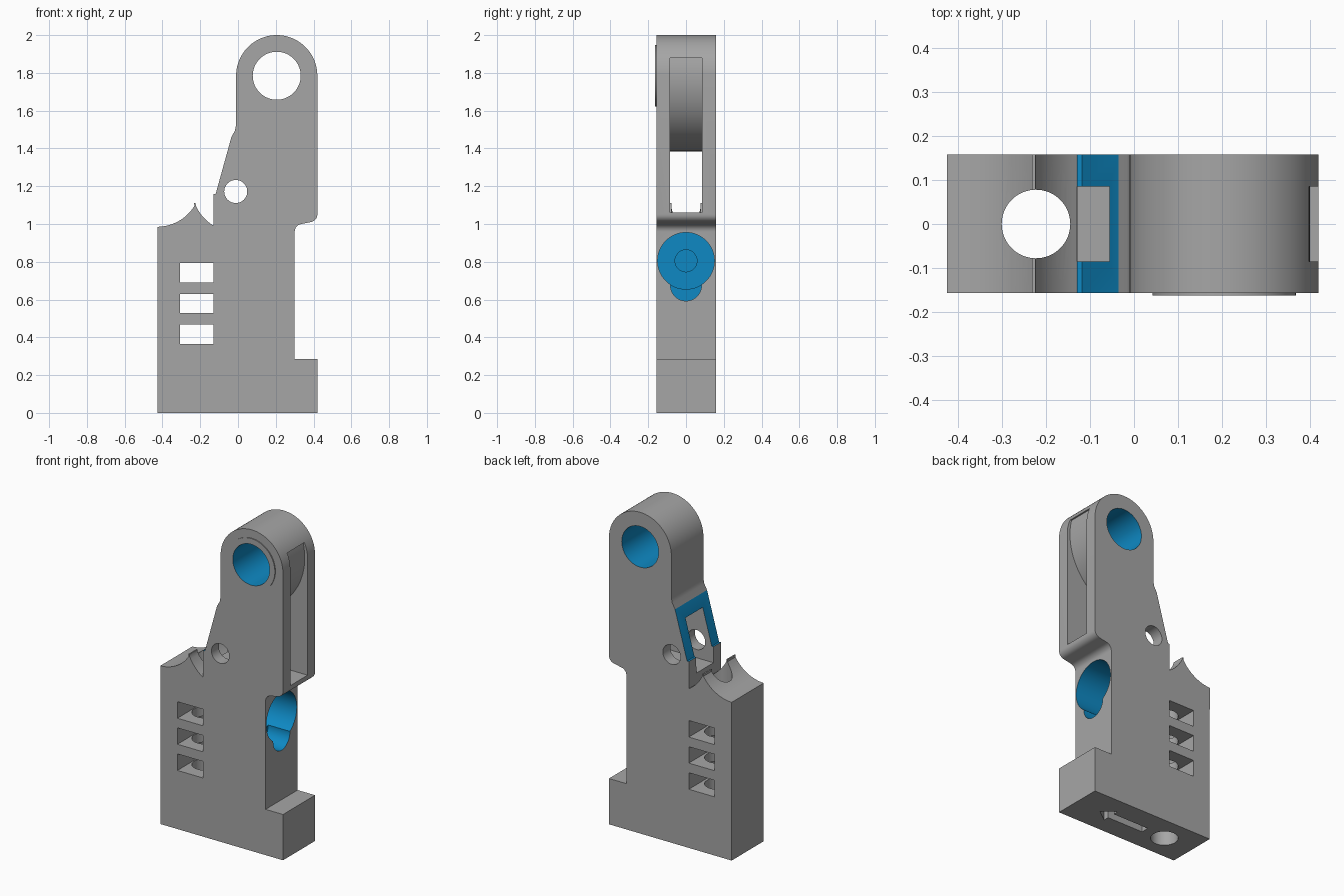
import bpy, bmesh, math

if "Cube" in bpy.data.objects:
    bpy.data.objects.remove(bpy.data.objects["Cube"])


def material(name, rgb):
    m = bpy.data.materials.new(name)
    m.diffuse_color = (*rgb, 1)
    m.use_nodes = True
    m.node_tree.nodes["Principled BSDF"].inputs["Base Color"].default_value = m.diffuse_color
    return m


GREY = material("grey", (0.38, 0.38, 0.38))
BLUE = material("blue", (0.0044, 0.25, 0.55))


def arc(cx, cz, r, a0, a1, n):
    out = []
    for i in range(n + 1):
        a = math.radians(a0 + (a1 - a0) * i / n)
        out.append((cx + r * math.cos(a), cz + r * math.sin(a)))
    return out


def add_mesh(name, bm, mats):
    bmesh.ops.recalc_face_normals(bm, faces=bm.faces)
    me = bpy.data.meshes.new(name)
    bm.to_mesh(me)
    bm.free()
    ob = bpy.data.objects.new(name, me)
    bpy.context.collection.objects.link(ob)
    for m in mats:
        me.materials.append(m)
    return ob


def prism(name, pts, lo, hi, axis="y", mats=(GREY,)):
    """Extrude a 2D outline along an axis from lo to hi."""
    put = {"y": lambda p, d: (p[0], d, p[1]),
           "x": lambda p, d: (d, p[0], p[1]),
           "z": lambda p, d: (p[0], p[1], d)}[axis]
    bm = bmesh.new()
    a = [bm.verts.new(put(p, lo)) for p in pts]
    b = [bm.verts.new(put(p, hi)) for p in pts]
    bm.faces.new(a)
    bm.faces.new(b[::-1])
    for i in range(len(pts)):
        j = (i + 1) % len(pts)
        bm.faces.new((a[j], a[i], b[i], b[j]))
    return add_mesh(name, bm, mats)


def circle(c0, c1, r, n=64):
    return arc(c0, c1, r, 0, 360 - 360 / n, n - 1)


def rect(x0, x1, z0, z1):
    return [(x0, z0), (x1, z0), (x1, z1), (x0, z1)]


def cut(target, cutter):
    mod = target.modifiers.new("cut", "BOOLEAN")
    mod.operation = "DIFFERENCE"
    mod.solver = "EXACT"
    mod.material_mode = "TRANSFER"
    mod.object = cutter
    bpy.context.view_layer.update()
    bpy.context.view_layer.objects.active = target
    bpy.ops.object.modifier_apply(modifier=mod.name)
    bpy.data.objects.remove(cutter)


FRONT, BACK = -0.157, 0.158
EYE = (0.205, 1.785)

# Side outline: foot, notch, rounded head, sloped shoulder, saddle
outline = [(-0.425, 0), (0.42, 0), (0.42, 0.285), (0.30, 0.285)]
outline += arc(0.34, 0.96, 0.04, 180, 102, 6)
outline += arc(0.38, 1.05, 0.04, -78, 0, 6)
outline += arc(*EYE, 0.215, 0, 180, 40)
outline += [(-0.01, 1.525), (-0.016, 1.495), (-0.035, 1.46),
            (-0.118, 1.16), (-0.13, 1.16)]
outline += arc(0.0, 1.2, 0.246, 238, 205, 10)
outline += [(-0.2245, 1.11), (-0.2325, 1.11)]
outline += arc(-0.43, 1.22, 0.235, -32, -88.8, 12)
body = prism("body", outline, FRONT, BACK, mats=(GREY, BLUE))

# Blue sloped shoulder and its little ledge
for p in body.data.polygons:
    c = p.center
    if abs(p.normal.y) < 0.5 and -0.13 < c.x < -0.04 and 1.155 < c.z < 1.46:
        p.material_index = 1

# Head slot, ending on a large round surface
slot = [(-0.14, 1.06), (0.5, 1.06), (0.5, 1.88)]
slot += arc(0, 1.785, 0.4, 13.74, -90, 40) + [(-0.14, 1.385)]
cut(body, prism("slot_cutter", slot, -0.085, 0.085))

# Blue eye hole and small pivot hole
cut(body, prism("eye_cutter", circle(*EYE, 0.127), -0.4, 0.4, mats=(BLUE,)))
cut(body, prism("pivot_cutter", circle(-0.012, 1.172, 0.061, 40), -0.4, 0.4))

# Three cross windows and the vertical bore
for z0, z1 in ((0.365, 0.468), (0.528, 0.63), (0.69, 0.793)):
    cut(body, prism("window_cutter", rect(-0.307, -0.13, z0, z1), -0.4, 0.4))
cut(body, prism("bore_cutter", circle(-0.223, 0, 0.078), -0.2, 1.5, "z"))

# Blue side socket: wide bore, lower relief, small inner bore
for r, z, depth in ((0.15, 0.805, 0.25), (0.082, 0.675, 0.15), (0.058, 0.805, 0.33)):
    cut(body, prism("socket_cutter", circle(0, z, r), 0.30 - depth, 0.34, "x", (BLUE,)))

# Arrow-shaped recess in the underside
arrow = [(0.25, 0), (0.17, 0.06), (0.17, 0.025), (-0.08, 0.025),
         (-0.08, -0.025), (0.17, -0.025), (0.17, -0.06)]
cut(body, prism("arrow_cutter", arrow, -0.1, 0.06, "z"))

# Thin raised collar on the front of the eye
collar = prism("eye_collar", circle(*EYE, 0.163), FRONT - 0.006, FRONT + 0.004)
cut(collar, prism("collar_cutter", circle(*EYE, 0.127), -0.4, 0.4, mats=(BLUE,)))

for ob in (body, collar):
    bpy.ops.object.select_all(action="DESELECT")
    ob.select_set(True)
    bpy.context.view_layer.objects.active = ob
    bpy.ops.object.shade_smooth_by_angle(angle=math.radians(25))
